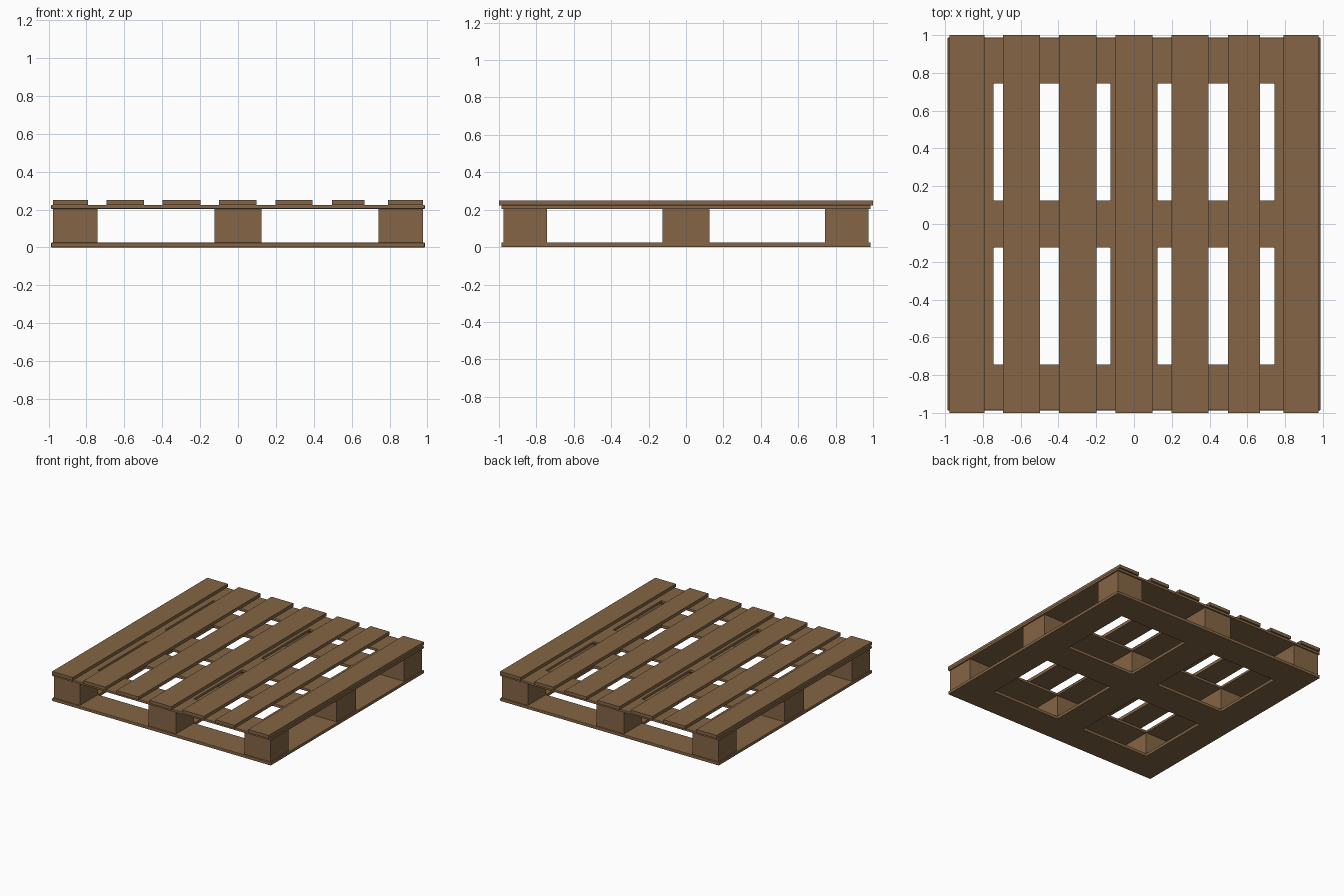
import bpy, bmesh

if "Cube" in bpy.data.objects:
    bpy.data.objects.remove(bpy.data.objects["Cube"])

wood = bpy.data.materials.new("brown wood")
wood.diffuse_color = (0.231, 0.130, 0.060, 1)
wood.use_nodes = True
wood.node_tree.nodes["Principled BSDF"].inputs["Base Color"].default_value = wood.diffuse_color


def finish(name, bm, bevel=0):
    me = bpy.data.meshes.new(name)
    bmesh.ops.recalc_face_normals(bm, faces=bm.faces)
    bm.to_mesh(me)
    bm.free()
    me.materials.append(wood)
    ob = bpy.data.objects.new(name, me)
    bpy.context.collection.objects.link(ob)
    if bevel:
        mod = ob.modifiers.new("worn edge", 'BEVEL')
        mod.width = bevel
        mod.segments = 2
        mod.limit_method = 'ANGLE'
    return ob


def box(name, x0, x1, y0, y1, z0, z1, bevel=0):
    bm = bmesh.new()
    bmesh.ops.create_cube(bm, size=1)
    for v in bm.verts:
        v.co.x = x1 if v.co.x > 0 else x0
        v.co.y = y1 if v.co.y > 0 else y0
        v.co.z = z1 if v.co.z > 0 else z0
    return finish(name, bm, bevel)


def frame(name, z0, z1):
    """Flat plate with four square openings."""
    cuts = [-0.987, -0.743, -0.125, 0.125, 0.743, 0.987]
    bm = bmesh.new()
    grid = [[bm.verts.new((x, y, z0)) for y in cuts] for x in cuts]
    for i in range(5):
        for j in range(5):
            if not (i in (1, 3) and j in (1, 3)):
                bm.faces.new((grid[i][j], grid[i + 1][j],
                              grid[i + 1][j + 1], grid[i][j + 1]))
    ext = bmesh.ops.extrude_face_region(bm, geom=bm.faces[:], use_keep_orig=True)
    for v in ext["geom"]:
        if isinstance(v, bmesh.types.BMVert):
            v.co.z = z1
    return finish(name, bm, 0.004)


# Bottom and upper frames
frame("bottom_frame", 0.0, 0.025)
frame("upper_frame", 0.203, 0.224)

# Nine spacer blocks
spans = [(-0.977, -0.743), (-0.125, 0.125), (0.743, 0.977)]
for i, (x0, x1) in enumerate(spans):
    for j, (y0, y1) in enumerate(spans):
        box(f"spacer_block_{i}_{j}", x0, x1, y0, y1, 0.02, 0.208)

# Seven deck slats
slats = [(-0.977, -0.792), (-0.693, -0.497), (-0.398, -0.199), (-0.099, 0.098),
         (0.198, 0.394), (0.497, 0.667), (0.792, 0.977)]
for i, (x0, x1) in enumerate(slats):
    box(f"deck_slat_{i}", x0, x1, -1, 1, 0.223, 0.249)
